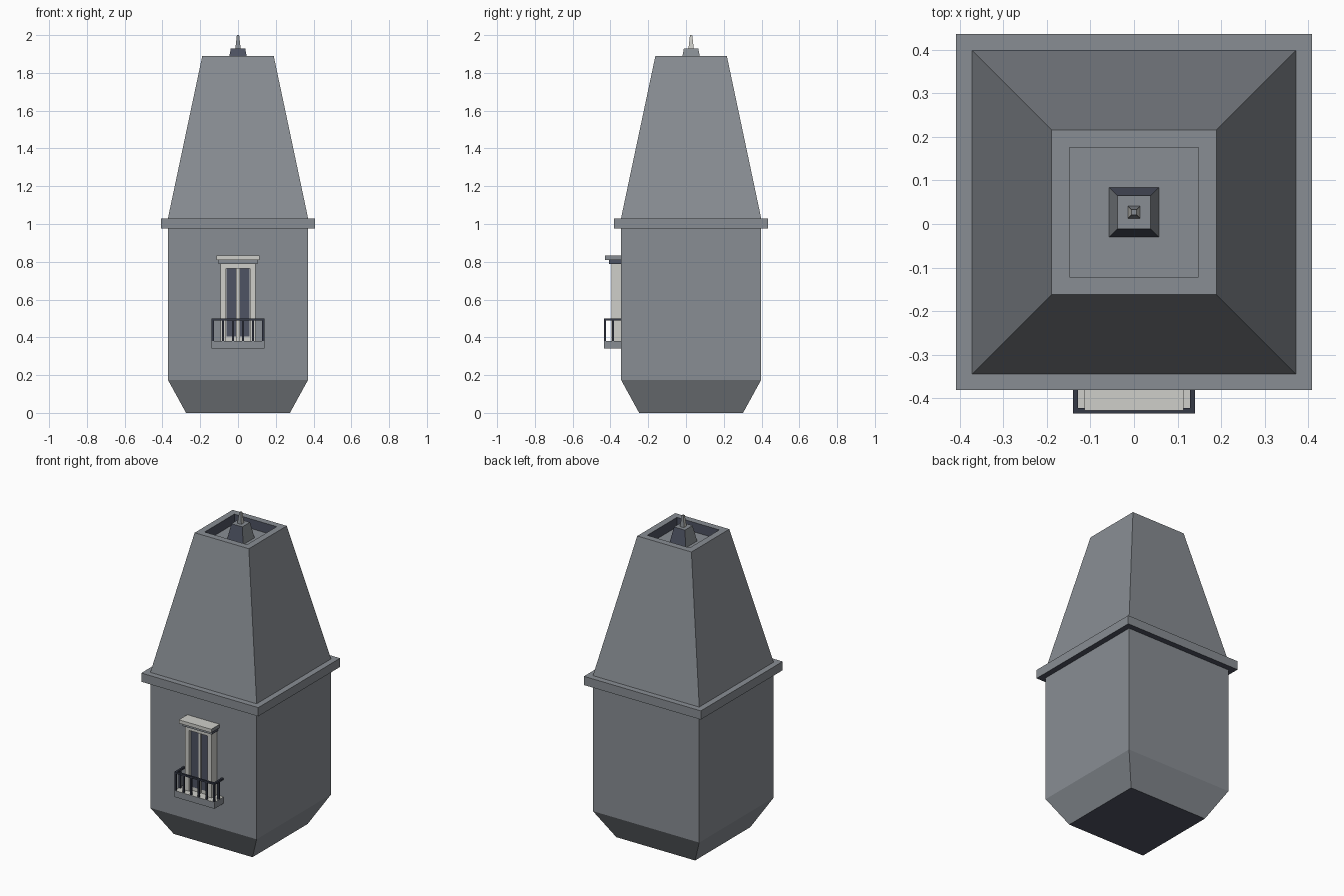
import bpy, bmesh
from mathutils import Vector

if "Cube" in bpy.data.objects:
    bpy.data.objects.remove(bpy.data.objects["Cube"])


def material(name, rgb):
    m = bpy.data.materials.new(name)
    m.diffuse_color = (*rgb, 1)
    m.use_nodes = True
    m.node_tree.nodes["Principled BSDF"].inputs["Base Color"].default_value = m.diffuse_color
    return m


GREY = material("stone grey", (0.25, 0.27, 0.295))
NAVY = material("dark navy", (0.078, 0.088, 0.125))
CREAM = material("pale cream", (0.62, 0.62, 0.585))
DARK = material("railing dark", (0.035, 0.041, 0.062))
MATS = [GREY, NAVY, CREAM, DARK]
CY = 0.027      # centre of the tower in y
WALL = -0.344   # front wall plane


def finish(name, bm, rule, fix=True):
    if fix:
        bmesh.ops.recalc_face_normals(bm, faces=bm.faces)
    bm.normal_update()
    for f in bm.faces:
        f.material_index = MATS.index(rule(f.normal, f.calc_center_median()))
    me = bpy.data.meshes.new(name)
    bm.to_mesh(me)
    bm.free()
    for m in MATS:
        me.materials.append(m)
    ob = bpy.data.objects.new(name, me)
    bpy.context.collection.objects.link(ob)
    return ob


def tower(name, rings, rule):
    """Stack of square rings (half width, z), capped at both ends."""
    bm = bmesh.new()
    loops = [[bm.verts.new((sx * h, CY + sy * h, z))
              for sx, sy in ((-1, -1), (1, -1), (1, 1), (-1, 1))] for h, z in rings]
    for a, b in zip(loops, loops[1:]):
        for i in range(4):
            j = (i + 1) % 4
            bm.faces.new((a[i], a[j], b[j], b[i]))
    bm.faces.new(loops[0][::-1])
    bm.faces.new(loops[-1])
    return finish(name, bm, rule)


def boxes(name, items, rule):
    """One object from several boxes (x0, x1, y0, y1, z0, z1)."""
    bm = bmesh.new()
    for x0, x1, y0, y1, z0, z1 in items:
        vs = bmesh.ops.create_cube(bm, size=1)["verts"]
        for v in vs:
            v.co = Vector((x0 if v.co.x < 0 else x1,
                           y0 if v.co.y < 0 else y1,
                           z0 if v.co.z < 0 else z1))
    return finish(name, bm, rule, False)


def plain(m):
    return lambda n, c: m


def under_navy(n, c):
    return NAVY if n.z < -0.9 else GREY


# Main tower: tapered foot, straight body, cornice
tower("tower_body", [(0.275, 0), (0.371, 0.175), (0.371, 0.98)], under_navy)
tower("cornice", [(0.408, 0.975), (0.408, 1.03)], under_navy)

# Tapering roof with a sunken square well at the top
tower("roof", [(0.371, 1.03), (0.189, 1.89), (0.148, 1.89), (0.148, 1.83)],
      lambda n, c: NAVY if abs(n.z) < 0.1 and abs(c.x) + abs(c.y - CY) < 0.16 else GREY)

# Finial: tapered block with a thin spike
tower("finial_block", [(0.057, 1.83), (0.038, 1.93)],
      lambda n, c: NAVY if abs(n.y) > 0.5 else GREY)
tower("finial_spike", [(0.014, 1.93), (0.006, 2.0)],
      lambda n, c: CREAM if abs(n.x) > 0.5 else GREY)

# Window: surround, recessed leaves, glass plates
F = -0.395
boxes("window_surround", [(-0.093, -0.064, F, WALL, 0.38, 0.79),
                          (0.064, 0.093, F, WALL, 0.38, 0.79),
                          (-0.064, 0.064, F, WALL, 0.765, 0.79)], plain(CREAM))
boxes("window_leaves", [(-0.064, 0.064, -0.375, WALL, 0.38, 0.765),
                        (-0.007, 0.007, -0.385, -0.375, 0.38, 0.765)], plain(CREAM))
boxes("window_glass", [(-0.062, -0.01, -0.379, -0.374, 0.405, 0.765),
                       (0.01, 0.062, -0.379, -0.374, 0.405, 0.765)], plain(NAVY))

# Cap above the window: narrow moulding and wider slab
boxes("window_cap_moulding", [(-0.102, 0.102, -0.407, WALL, 0.788, 0.81)],
      lambda n, c: GREY if n.y < -0.5 else NAVY)
boxes("window_cap", [(-0.113, 0.113, -0.428, WALL, 0.81, 0.832)],
      lambda n, c: CREAM if n.z > 0.5 or n.y < -0.5 else GREY)

# Balcony floor
boxes("balcony_floor", [(-0.14, 0.14, -0.434, WALL, 0.34, 0.381)],
      lambda n, c: CREAM if n.z > 0.5 else GREY)

# Balcony railing: top rails, front and side bars
rails = [(-0.14, 0.14, -0.434, -0.422, 0.489, 0.5)]
for s in (-1, 1):
    xs = sorted((s * 0.128, s * 0.14))
    rails.append((*xs, -0.422, WALL, 0.489, 0.5))
    rails.append((*xs, -0.391, -0.381, 0.38, 0.49))
for i in range(6):
    x = -0.134 + i * 0.0536
    r = 0.006 if i in (0, 5) else 0.005
    rails.append((x - r, x + r, -0.433, -0.423, 0.38, 0.49))
boxes("balcony_railing", rails, plain(DARK))
